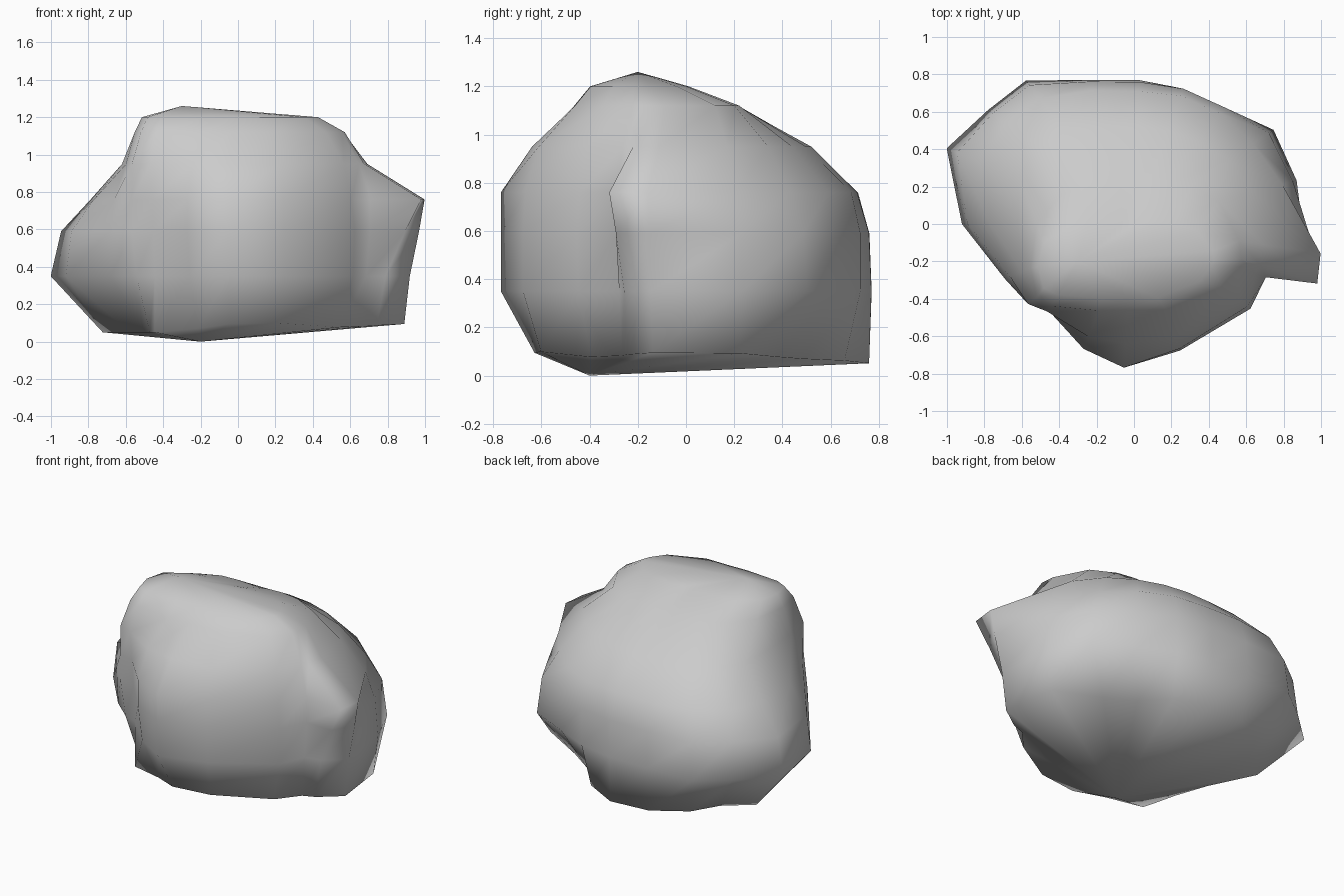
import bpy, bmesh
from math import radians, cos, sin

# Directions (degrees) in which the boulder's outline is measured
ANGLES = [-18, -9, 15, 34, 52, 70, 88, 108, 127, 142,
          158, 180, 203, 217, 225, 248, 266, 290, 324, 338]

# Height -> outline radius in each direction
RINGS = {
    0.05: [.78, .90, .87, .67, .62, .70, .76, .77, .75, .70,
           .78, .58, .55, .59, .63, .57, .63, .64, .67, .71],
    0.35: [.83, .93, .90, .90, .79, .77, .77, .81, .96, .99,
           1.08, .92, .74, .68, .63, .69, .77, .72, .76, .74],
    0.59: [.94, .98, .88, .87, .79, .77, .76, .80, .93, .96,
           1.02, .89, .75, .71, .64, .72, .77, .72, .77, .76],
    0.76: [1.03, 1.01, .82, .77, .75, .73, .71, .75, .84, .87,
           .85, .77, .72, .71, .65, .72, .77, .71, .75, .76],
    0.95: [.71, .70, .66, .61, .56, .53, .52, .54, .62, .66,
           .66, .62, .65, .71, .66, .65, .64, .65, .70, .70],
    1.12: [.60, .57, .47, .36, .28, .23, .20, .22, .27, .34,
           .42, .52, .60, .65, .62, .50, .46, .49, .58, .60],
}

bm = bmesh.new()
loops = []
for z, radii in RINGS.items():
    loops.append([bm.verts.new((r * cos(radians(a)), r * sin(radians(a)), z))
                  for a, r in zip(ANGLES, radii)])

# Underside edge rises to the right and to the front
for v in loops[0]:
    v.co.z += .05 * max(v.co.x, 0) + .25 * max(-v.co.y - .45, 0)

# Crown: top outline drawn in around the summit
cy = -0.2
loops.append([bm.verts.new((v.co.x * (.75 if v.co.x > 0 else .93),
                            cy + (v.co.y - cy) * (.5 if v.co.y > cy else .75), 1.2))
              for v in loops[-1]])

# Sides
n = len(ANGLES)
for low, high in zip(loops, loops[1:]):
    for i in range(n):
        j = (i + 1) % n
        bm.faces.new((low[i], low[j], high[j], high[i]))

# Underside and summit
for loop, tip in ((loops[0], (-.2, -.4, 0)), (loops[-1], (-.3, -.2, 1.26))):
    c = bm.verts.new(tip)
    for i in range(n):
        bm.faces.new((loop[i], loop[(i + 1) % n], c))

bmesh.ops.recalc_face_normals(bm, faces=bm.faces)
for f in bm.faces:
    f.smooth = True
mesh = bpy.data.meshes.new("boulder")
bm.to_mesh(mesh)
bm.free()
boulder = bpy.data.objects.new("boulder", mesh)
bpy.context.collection.objects.link(boulder)
